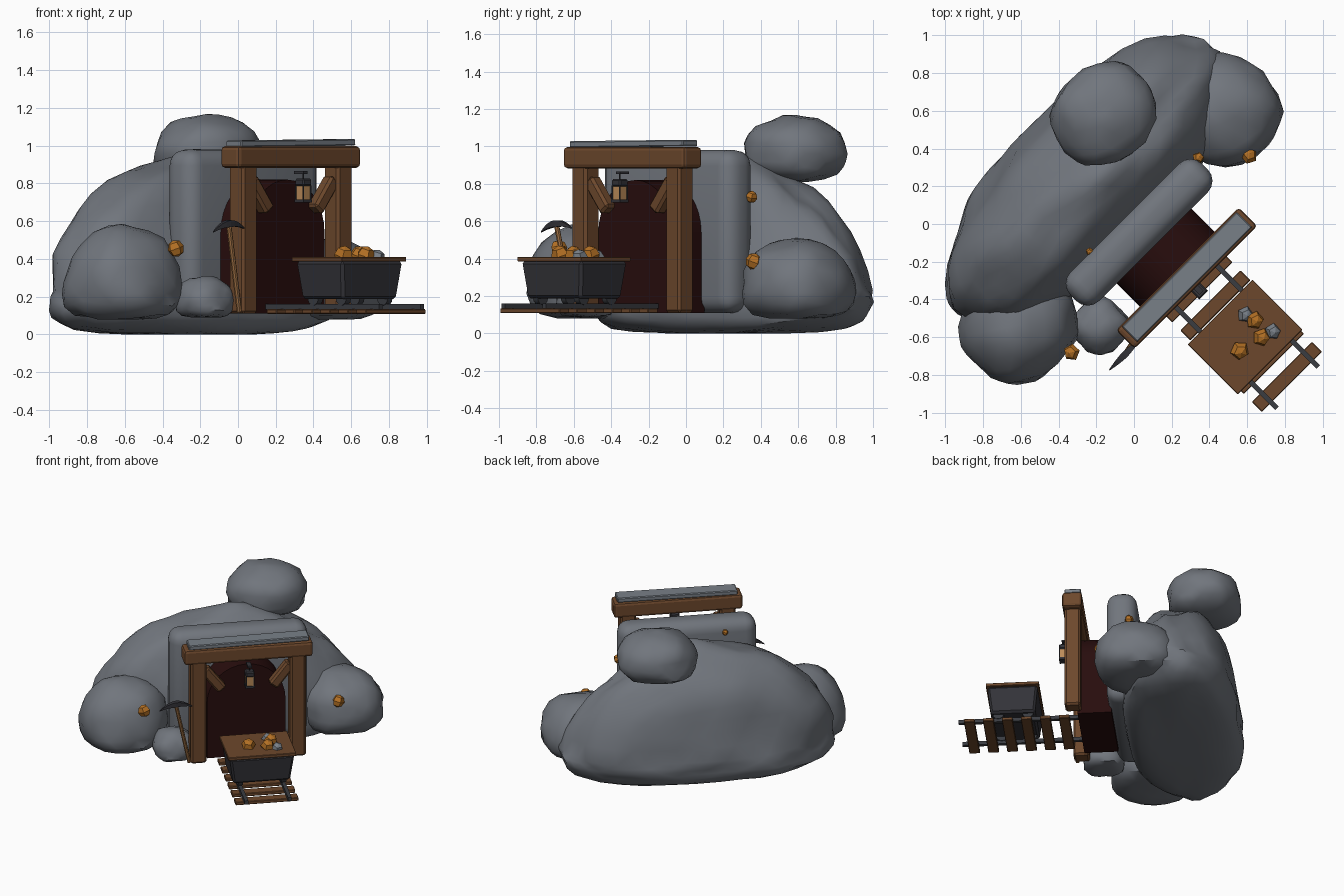
import bpy, bmesh, math
from mathutils import Vector, Matrix, noise

if "Cube" in bpy.data.objects:
    bpy.data.objects.remove(bpy.data.objects["Cube"])

# The mine faces front-right: everything is built facing -y, then turned 45 degrees
TURN = Matrix.Rotation(math.radians(45), 4, 'Z')


def material(name, rgb):
    m = bpy.data.materials.new(name)
    m.diffuse_color = (*rgb, 1)
    m.use_nodes = True
    m.node_tree.nodes["Principled BSDF"].inputs["Base Color"].default_value = m.diffuse_color
    return m


ROCK = material("rock grey", (0.165, 0.18, 0.205))
STONE = material("light stone", (0.19, 0.215, 0.245))
WOOD = material("brown timber", (0.152, 0.064, 0.025))
HANDLE = material("light wood", (0.33, 0.155, 0.055))
DARK = material("tunnel dark", (0.021, 0.004, 0.004))
IRON = material("dark iron", (0.033, 0.033, 0.04))
STEEL = material("rail steel", (0.042, 0.045, 0.053))
GOLD = material("gold ore", (0.46, 0.165, 0.018))
GLASS = material("lantern glass", (0.50, 0.26, 0.10))


def local(x, y, z):
    """Grid position to mine space."""
    return TURN.inverted() @ Vector((x, y, z))


def finish(bm, name, mat, smooth=None):
    bmesh.ops.recalc_face_normals(bm, faces=bm.faces)
    me = bpy.data.meshes.new(name)
    bm.transform(TURN)
    bm.to_mesh(me)
    bm.free()
    me.materials.append(mat)
    ob = bpy.data.objects.new(name, me)
    bpy.context.collection.objects.link(ob)
    if smooth:
        bpy.ops.object.select_all(action='DESELECT')
        ob.select_set(True)
        bpy.context.view_layer.objects.active = ob
        bpy.ops.object.shade_smooth_by_angle(angle=math.radians(smooth))
    return ob


def box(name, mat, c, size, bevel=0.0, seg=1, rot=None, taper=1.0, smooth=None):
    bm = bmesh.new()
    bmesh.ops.create_cube(bm, size=1)
    for v in bm.verts:
        k = taper if v.co.z < 0 else 1
        v.co = Vector((v.co.x * size[0] * k, v.co.y * size[1] * k, v.co.z * size[2]))
    if bevel:
        bmesh.ops.bevel(bm, geom=bm.edges[:], offset=bevel, segments=seg,
                        profile=0.5, affect='EDGES')
    if rot:
        bm.transform(rot)
    bm.transform(Matrix.Translation(c))
    return finish(bm, name, mat, smooth)


def rod(name, mat, a, b, r, sides=8, r2=None):
    a, b = Vector(a), Vector(b)
    d = b - a
    bm = bmesh.new()
    bmesh.ops.create_cone(bm, cap_ends=True, segments=sides, radius1=r,
                          radius2=r if r2 is None else r2, depth=d.length)
    bm.transform(Matrix.Translation((a + b) / 2) @ d.to_track_quat('Z', 'Y').to_matrix().to_4x4())
    return finish(bm, name, mat, 40)


def boulder(name, c, radii, low, seed, rough=0.09, power=2.3, up=2.1, down=4.5,
            sub=4, front=1.0, lean=0.0):
    """Lumpy superellipsoid: low is the radius below the centre, up/down the squareness,
    front scales the -y half, lean pulls in the upper +x side."""
    bm = bmesh.new()
    bmesh.ops.create_icosphere(bm, subdivisions=sub, radius=1)
    off = Vector((seed * 7.3, seed * 3.1, seed * 1.7))
    for v in bm.verts:
        n = v.co.normalized()
        flat = (abs(n.x) ** power + abs(n.y) ** power) ** (1 / power)
        e = up if n.z > 0 else down
        k = (flat ** e + abs(n.z) ** e) ** (-1 / e)
        k *= 1 + rough * noise.noise(n * 1.9 + off) + rough * 0.5 * noise.noise(n * 4 + off)
        p = n * k
        if p.x > 0 and p.z > 0:
            p.x *= 1 - lean * min(1, p.z * 1.6)
        v.co = Vector((p.x * radii[0], p.y * radii[1] * (front if p.y < 0 else 1),
                       p.z * (radii[2] if p.z > 0 else low)))
        v.co.z = max(v.co.z, -low)
        v.co += Vector(c)
    return finish(bm, name, ROCK, 35)


def nugget(name, mat, c, r):
    """Chunky five-sided lump."""
    bm = bmesh.new()
    bmesh.ops.create_uvsphere(bm, u_segments=5, v_segments=4, radius=r)
    bm.transform(Matrix.Translation(c) @ Matrix.Rotation(c[0] * 3, 4, 'Z')
                 @ Matrix.Rotation(0.35, 4, 'X'))
    return finish(bm, name, mat)


# Hillside and boulders
boulder("hillside", (-0.01, 0.325, 0.23), (0.955, 0.42, 0.72), 0.23, 1, rough=0.07,
        up=2.0, front=0.91, lean=0.13)
boulder("top_boulder", local(-0.16, 0.585, 0.96), (0.28, 0.255, 0.21), 0.15, 2, sub=3, down=2.6)
boulder("left_boulder", local(-0.61, -0.535, 0.27), (0.31, 0.285, 0.31), 0.19, 3, sub=3)
boulder("right_boulder", local(0.475, 0.60, 0.27), (0.28, 0.29, 0.24), 0.19, 4, sub=3)
boulder("small_boulder", local(-0.18, -0.54, 0.18), (0.14, 0.14, 0.13), 0.09, 5, sub=3, power=2.8)

# Portal wall
box("portal_wall", ROCK, (-0.012, -0.05, 0.545), (0.985, 0.215, 0.87), 0.085, 4, smooth=40)

# Tunnel mouth: extruded arch
bm = bmesh.new()
outline = [(-0.28, 0.11), (0.28, 0.11)]
outline += [(0.28 * math.cos(a), 0.54 + 0.28 * math.sin(a))
            for a in (math.pi * i / 16 for i in range(17))]
face = bm.faces.new([bm.verts.new((x - 0.007, -0.375, z)) for x, z in outline])
ext = bmesh.ops.extrude_face_region(bm, geom=[face])
bmesh.ops.translate(bm, vec=(0, 0.24, 0),
                    verts=[g for g in ext['geom'] if isinstance(g, bmesh.types.BMVert)])
finish(bm, "tunnel_mouth", DARK, 40)

# Timber frame
for side, s in (("left", -1), ("right", 1)):
    box(side + "_post", WOOD, (-0.005 + s * 0.355, -0.40, 0.505), (0.113, 0.113, 0.79), 0.014)
    box(side + "_brace", WOOD, (-0.005 + s * 0.245, -0.40, 0.74), (0.075, 0.075, 0.21), 0.014,
        rot=Matrix.Rotation(s * math.radians(38), 4, 'Y'))
box("lintel", WOOD, (-0.005, -0.40, 0.94), (0.92, 0.14, 0.115), 0.02, 2)
box("lintel_cap", STONE, (0.0, -0.397, 1.014), (0.86, 0.115, 0.035), 0.006,
    rot=Matrix.Rotation(math.radians(-0.5), 4, 'Y'))

# Square lantern under the lintel
LX, LY = -0.005, -0.495
box("lantern_bracket", IRON, (LX, LY + 0.02, 0.858), (0.03, 0.07, 0.014))
rod("lantern_hook", IRON, (LX, LY, 0.825), (LX, LY, 0.86), 0.004, 6)
box("lantern_base", IRON, (LX, LY, 0.708), (0.066, 0.066, 0.016))
box("lantern_glass", GLASS, (LX, LY, 0.75), (0.052, 0.052, 0.075))
box("lantern_cap", IRON, (LX, LY, 0.805), (0.066, 0.066, 0.04), 0.008)
for i in range(4):
    a = i * math.pi / 2 + math.pi / 4
    x, y = LX + 0.04 * math.cos(a), LY + 0.04 * math.sin(a)
    rod(f"lantern_bar_{i + 1}", IRON, (x, y, 0.71), (x, y, 0.79), 0.004, 6)

# Track
for i in range(6):
    box(f"sleeper_{i + 1}", WOOD, (0, -0.475 - i * 0.134, 0.121), (0.45, 0.075, 0.025), 0.004)
for side, s in (("left", -1), ("right", 1)):
    box(side + "_rail", STEEL, (s * 0.155, -0.788, 0.146), (0.026, 0.875, 0.028))

# Mine cart
CY = -0.84
box("cart_body", IRON, (-0.005, CY, 0.287), (0.462, 0.355, 0.20), 0.015, taper=0.88)
box("cart_top", WOOD, (-0.007, CY, 0.397), (0.485, 0.375, 0.024), 0.003)
for sx in (-1, 1):
    for sy in (-1, 1):
        x, y = sx * 0.155, CY + sy * 0.105
        rod(f"cart_wheel_{'l' if sx < 0 else 'r'}_{'front' if sy < 0 else 'back'}", STEEL,
            (x - 0.018, y, 0.193), (x + 0.018, y, 0.193), 0.04, 12)

# Ore load
for i, (x, y, r) in enumerate([(0.64, -0.51, 0.05), (0.675, -0.60, 0.05), (0.56, -0.67, 0.052)]):
    nugget(f"gold_load_{i + 1}", GOLD, local(x, y, 0.42), r)
for i, (x, y) in enumerate([(0.59, -0.48), (0.735, -0.57)]):
    nugget(f"stone_load_{i + 1}", STONE, local(x, y, 0.405), 0.046)

# Gold nuggets in the rock
for i, (x, y, z, r) in enumerate([(-0.33, -0.68, 0.455, 0.046), (-0.168, -0.62, 0.225, 0.045),
                                  (0.61, 0.36, 0.385, 0.045), (0.34, 0.35, 0.73, 0.033),
                                  (-0.235, -0.145, 0.90, 0.022)]):
    nugget(f"rock_gold_{i + 1}", GOLD, local(x, y, z), r)

# Pickaxe leaning on the left post
rod("pickaxe_handle", HANDLE, (-0.425, -0.435, 0.12), (-0.525, -0.455, 0.585), 0.014)
bm = bmesh.new()
rings = []
for i in range(9):
    t = -1 + i / 4
    w = 0.018 * (1 - 0.85 * abs(t) ** 1.5)
    x, z = -0.525 + 0.115 * t, 0.587 - 0.034 * t * t + 0.01 * t
    rings.append([bm.verts.new((x, -0.455 + a * w, z + b * w))
                  for a, b in ((-1, -1), (1, -1), (1, 1), (-1, 1))])
for p, q in zip(rings, rings[1:]):
    for j in range(4):
        k = (j + 1) % 4
        bm.faces.new((p[j], p[k], q[k], q[j]))
bm.faces.new(rings[0])
bm.faces.new(rings[-1])
finish(bm, "pickaxe_head", IRON)
